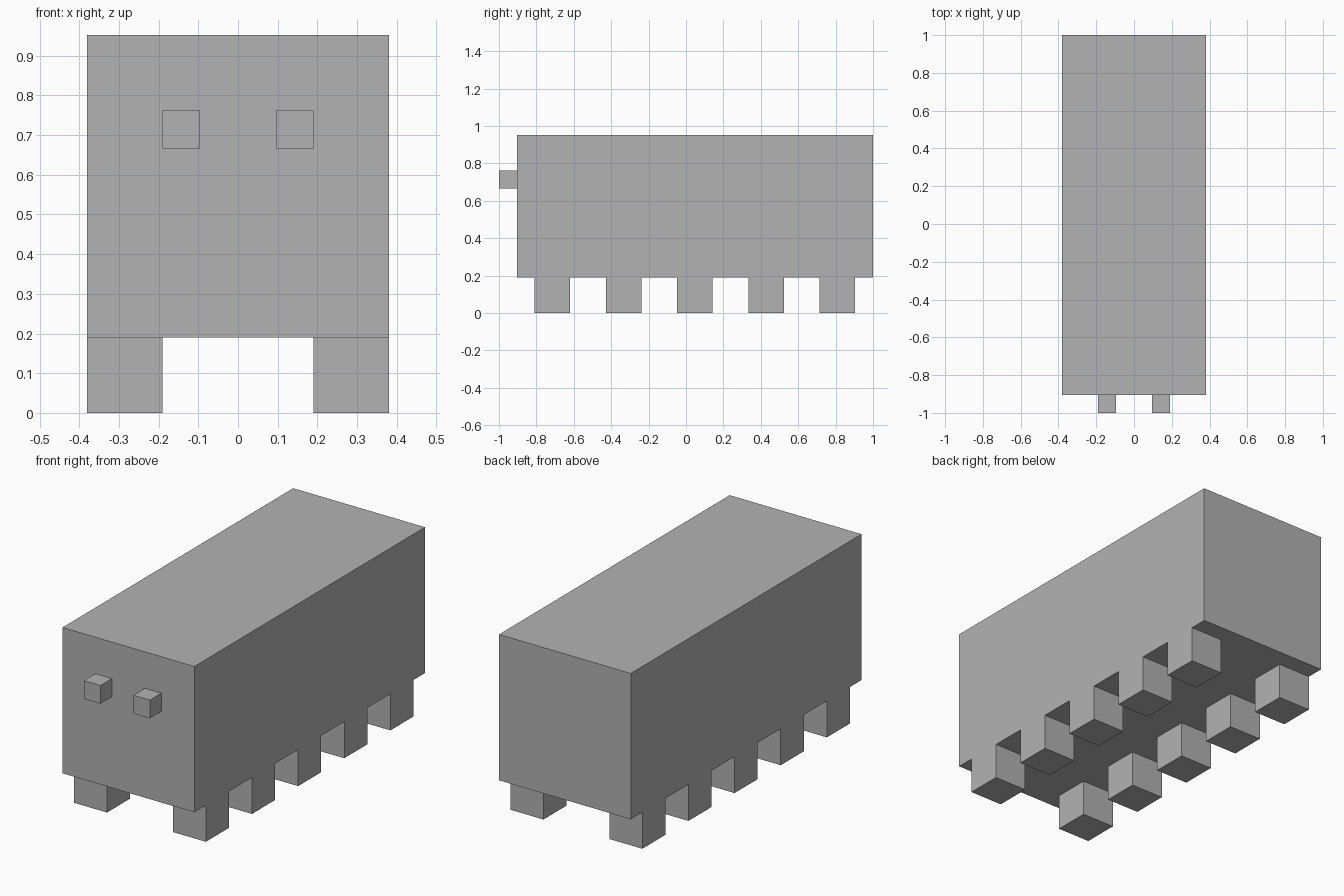
import bpy
import bmesh
from mathutils import Vector

cube = bpy.data.objects.get("Cube")
if cube:
    bpy.data.objects.remove(cube, do_unlink=True)

U = 2 / 21  # one block unit: the whole length is 21 blocks

grey = bpy.data.materials.new("plain grey")
grey.use_nodes = True
colour = (0.448, 0.448, 0.448, 1)
grey.diffuse_color = colour
grey.node_tree.nodes["Principled BSDF"].inputs["Base Color"].default_value = colour


def box(name, low, size):
    """Box from its low corner and size, both in block units."""
    low, size = Vector(low) * U, Vector(size) * U
    mesh = bpy.data.meshes.new(name)
    bm = bmesh.new()
    bmesh.ops.create_cube(bm, size=1)
    bmesh.ops.scale(bm, vec=size, verts=bm.verts)
    bm.to_mesh(mesh)
    bm.free()
    mesh.materials.append(grey)
    obj = bpy.data.objects.new(name, mesh)
    obj.location = low + size / 2
    bpy.context.collection.objects.link(obj)
    return obj


# Long body
box("body", (-4, -9.5, 2), (8, 20, 8))

# Eyes and five pairs of legs
for side, eye_x, leg_x in (("left", 1, 2), ("right", -2, -4)):
    box(f"{side}_eye", (eye_x, -10.5, 7), (1, 1, 1))
    for i in range(5):
        box(f"{side}_leg_{i + 1}", (leg_x, -8.5 + 4 * i, 0), (2, 2, 2))
